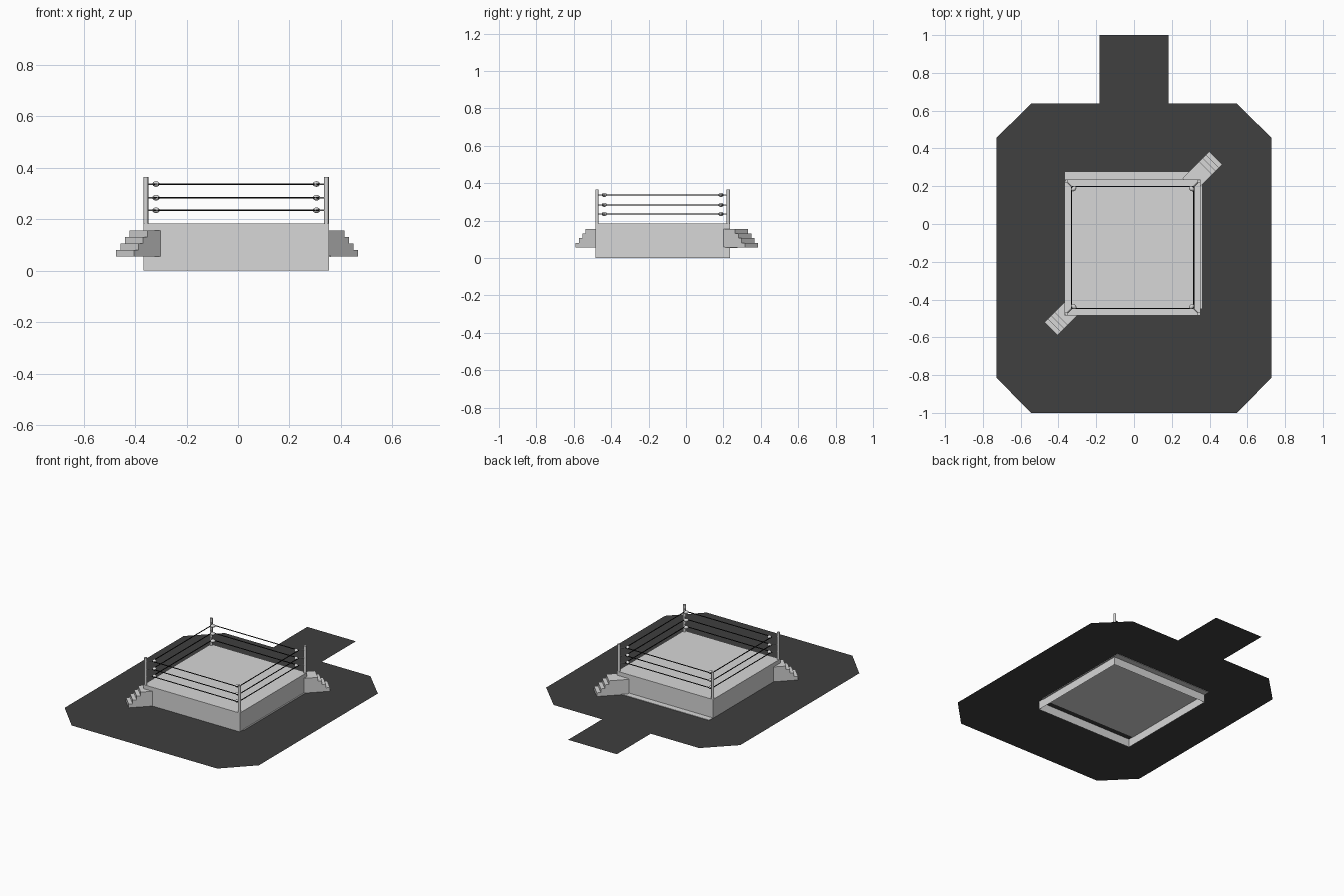
import bpy, bmesh, math
from mathutils import Vector, Matrix

if "Cube" in bpy.data.objects:
    bpy.data.objects.remove(bpy.data.objects["Cube"])


def material(name, rgb):
    m = bpy.data.materials.new(name)
    m.diffuse_color = (*rgb, 1)
    m.use_nodes = True
    m.node_tree.nodes["Principled BSDF"].inputs["Base Color"].default_value = m.diffuse_color
    return m


GREY = material("light grey", (0.68, 0.68, 0.68))
DARK = material("dark floor grey", (0.05, 0.05, 0.05))
BLACK = material("rope black", (0.008, 0.008, 0.008))


def finish(name, bm, mat, smooth=False):
    me = bpy.data.meshes.new(name)
    bm.to_mesh(me)
    bm.free()
    me.materials.append(mat)
    for p in me.polygons:
        p.use_smooth = smooth and len(p.vertices) <= 4
    ob = bpy.data.objects.new(name, me)
    bpy.context.collection.objects.link(ob)
    return ob


def add_box(bm, lo, hi):
    lo, hi = Vector(lo), Vector(hi)
    mat = Matrix.Translation((lo + hi) / 2) @ Matrix.Diagonal((*(hi - lo), 1))
    bmesh.ops.create_cube(bm, size=1, matrix=mat)


def add_rod(bm, a, b, r, sides):
    a, b = Vector(a), Vector(b)
    d = b - a
    mat = Matrix.Translation((a + b) / 2) @ d.to_track_quat('Z', 'Y').to_matrix().to_4x4()
    bmesh.ops.create_cone(bm, cap_ends=True, segments=sides, radius1=r, radius2=r,
                          depth=d.length, matrix=mat)


CX, CY = -0.007, -0.125      # ring centre
HALF = 0.36                  # half width of the ring platform
FLOOR = 0.056
TOP = 0.183
CORNERS = [(-1, -1), (1, -1), (1, 1), (-1, 1)]


def corner(i, half, z):
    sx, sy = CORNERS[i % 4]
    return Vector((CX + sx * half, CY + sy * half, z))


# Flat floor with chamfered corners and an entrance walkway at the back
half_outline = [(0.545, -1), (0.727, -0.815), (0.727, 0.457),
                (0.545, 0.637), (0.182, 0.637), (0.182, 1)]
outline = half_outline + [(-x, y) for x, y in reversed(half_outline)]
bm = bmesh.new()
bm.faces.new([bm.verts.new((x, y, FLOOR)) for x, y in outline])
finish("arena_floor", bm, DARK)

# Thin panel set in the floor, slightly behind the platform
bm = bmesh.new()
add_box(bm, (-0.366, -0.447, FLOOR - 0.003), (0.361, 0.275, FLOOR + 0.003))
finish("floor_panel", bm, GREY)

# Platform shell, open underneath
bm = bmesh.new()
add_box(bm, (CX - HALF, CY - HALF, 0), (CX + HALF, CY + HALF, TOP))
bm.normal_update()
bmesh.ops.delete(bm, geom=[f for f in bm.faces if f.normal.z < -0.5], context='FACES_ONLY')
finish("ring_platform", bm, GREY)

# Corner posts
bm = bmesh.new()
for i in range(4):
    add_rod(bm, corner(i, HALF - 0.009, FLOOR), corner(i, HALF - 0.009, 0.365), 0.009, 12)
finish("corner_posts", bm, GREY, True)

# Ropes, tensioner rods and corner pads at three heights
ropes, rods, pads = bmesh.new(), bmesh.new(), bmesh.new()
ROPE = 0.323
for z in (0.235, 0.284, 0.337):
    for i in range(4):
        add_rod(ropes, corner(i, ROPE, z), corner(i + 1, ROPE, z), 0.003, 8)
        add_rod(rods, corner(i, HALF - 0.009, z), corner(i, ROPE - 0.01, z), 0.003, 8)
        spin = Matrix.Rotation(math.radians(45 + 90 * i), 4, 'Z')
        mat = Matrix.Translation(corner(i, ROPE - 0.011, z)) @ spin @ Matrix.Diagonal((0.012, 0.016, 0.011, 1))
        bmesh.ops.create_uvsphere(pads, u_segments=12, v_segments=8, radius=1, matrix=mat)
finish("ropes", ropes, BLACK, True)
finish("tensioner_rods", rods, GREY, True)
finish("corner_pads", pads, GREY, True)


# Diagonal steps: four treads of equal rise, running into the platform corner
def steps(name, end, angle):
    length, width, run, rise = 0.2, 0.098, 0.025, 0.025
    profile = [(length, 0), (0, 0)]
    for k in range(4):
        profile += [(k * run, (k + 1) * rise), ((k + 1) * run if k < 3 else length, (k + 1) * rise)]
    bm = bmesh.new()
    face = bm.faces.new([bm.verts.new((x, -width / 2, z)) for x, z in profile])
    ext = bmesh.ops.extrude_face_region(bm, geom=[face])
    bmesh.ops.translate(bm, vec=(0, width, 0),
                        verts=[v for v in ext["geom"] if isinstance(v, bmesh.types.BMVert)])
    bmesh.ops.recalc_face_normals(bm, faces=bm.faces)
    bm.transform(Matrix.Translation((*end, FLOOR)) @ Matrix.Rotation(math.radians(angle), 4, 'Z'))
    finish(name, bm, GREY)


steps("front_left_steps", (-0.44, -0.555), 45)
steps("back_right_steps", (0.433, 0.35), 225)
